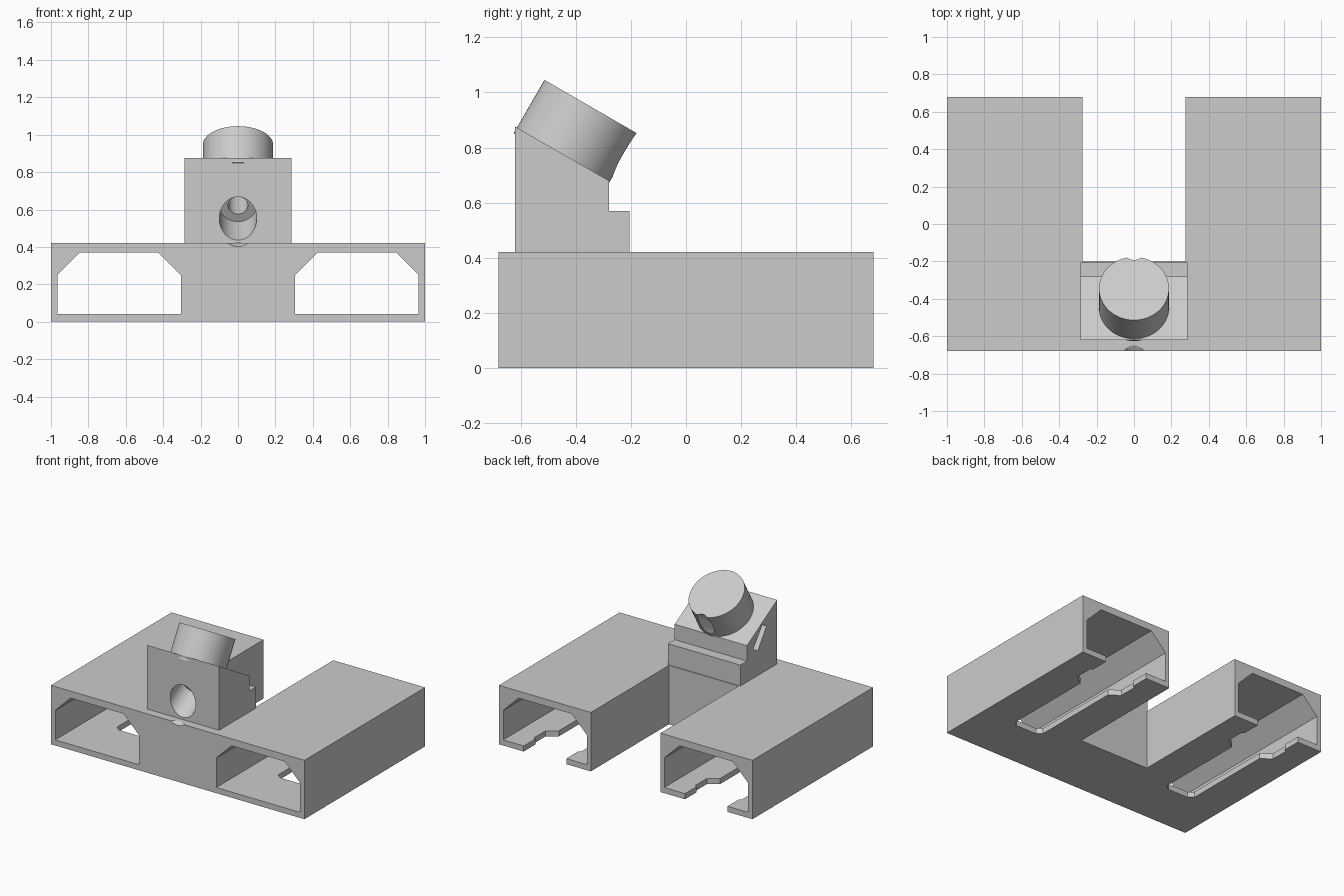
import bpy
import bmesh
import math
from mathutils import Vector

cube = bpy.data.objects.get("Cube")
if cube:
    bpy.data.objects.remove(cube, do_unlink=True)

grey = bpy.data.materials.new("plain_grey")
grey.use_nodes = True
grey.diffuse_color = (0.6, 0.6, 0.6, 1)
grey.node_tree.nodes["Principled BSDF"].inputs["Base Color"].default_value = (0.6, 0.6, 0.6, 1)


def prism(name, points, axis, low, high):
    """Extrude a 2D outline along x, y or z."""
    place = {"x": lambda a, b: (low, a, b),
             "y": lambda a, b: (a, low, b),
             "z": lambda a, b: (a, b, low)}[axis]
    bm = bmesh.new()
    face = bm.faces.new([bm.verts.new(place(a, b)) for a, b in points])
    result = bmesh.ops.extrude_face_region(bm, geom=[face])
    shift = Vector([high - low if axis == k else 0 for k in "xyz"])
    moved = [g for g in result["geom"] if isinstance(g, bmesh.types.BMVert)]
    bmesh.ops.translate(bm, verts=moved, vec=shift)
    bmesh.ops.recalc_face_normals(bm, faces=bm.faces)
    mesh = bpy.data.meshes.new(name)
    bm.to_mesh(mesh)
    bm.free()
    mesh.materials.append(grey)
    obj = bpy.data.objects.new(name, mesh)
    bpy.context.collection.objects.link(obj)
    return obj


def rod(name, origin, tilt, start, end, rx, ry):
    """Cylinder in the x = 0 plane, tilted from upright towards the back."""
    axis = Vector((0, math.sin(tilt), math.cos(tilt)))
    bpy.ops.mesh.primitive_cylinder_add(
        vertices=64, radius=1, depth=end - start,
        location=Vector(origin) + axis * (start + end) / 2, rotation=(-tilt, 0, 0))
    obj = bpy.context.object
    obj.name = name
    obj.scale = (rx, ry, 1)
    obj.data.materials.append(grey)
    return obj


def select(obj):
    bpy.ops.object.select_all(action="DESELECT")
    obj.select_set(True)
    bpy.context.view_layer.objects.active = obj


def cut(obj, cutters):
    for cutter in cutters:
        mod = obj.modifiers.new("cut", "BOOLEAN")
        mod.operation = "DIFFERENCE"
        mod.solver = "EXACT"
        mod.object = cutter
        select(obj)
        bpy.ops.object.modifier_apply(modifier=mod.name)


# Main solids
base = prism("u_shaped_base", [(-1, -0.68), (1, -0.68), (1, 0.68), (0.275, 0.68),
                               (0.275, -0.2), (-0.275, -0.2), (-0.275, 0.68), (-1, 0.68)],
             "z", 0, 0.42)
tower = prism("tower_block", [(-0.62, 0.42), (-0.205, 0.42), (-0.205, 0.57),
                              (-0.28, 0.57), (-0.28, 0.68), (-0.62, 0.876)],
              "x", -0.285, 0.285)
drum = rod("tilted_drum", (0, -0.345, 0.948), math.radians(30), -0.224, 0, 0.187, 0.195)

# Chamfered tunnels and stepped floor slots in both arms
tunnel_cutters = []
half_slot = [(0.08, -0.32), (0.115, -0.29), (0.115, 0.36), (0.185, 0.41),
             (0.185, 0.54), (0.168, 0.55), (0.168, 0.8)]
for side in (-1, 1):
    tunnel = [(0.305, 0.04), (0.965, 0.04), (0.965, 0.25),
              (0.845, 0.37), (0.425, 0.37), (0.305, 0.25)]
    tunnel_cutters.append(prism("tunnel_cutter", [(side * x, z) for x, z in tunnel],
                                "y", -0.8, 0.8))
    outline = half_slot + [(-x, y) for x, y in reversed(half_slot)]
    tunnel_cutters.append(prism("slot_cutter", [(side * 0.636 + x, y) for x, y in outline],
                                "z", -0.1, 0.1))

# Sloping stepped bore through tower and drum, and a pocket in the tower's side
entry = (0, -0.62, 0.552)
slope = math.radians(60)
wide_bore = rod("wide_bore_cutter", entry, slope, -0.25, 0.14, 0.1, 0.1)
thin_bore = rod("thin_bore_cutter", entry, slope, 0.05, 0.8, 0.053, 0.053)
pocket = prism("pocket_cutter", [(-0.455, 0.762), (-0.5, 0.735), (-0.4, 0.595), (-0.352, 0.628)],
               "x", -0.4, -0.2)

cut(base, tunnel_cutters + [wide_bore])
cut(tower, [wide_bore, thin_bore, pocket])
cut(drum, [wide_bore, thin_bore])

for cutter in tunnel_cutters + [wide_bore, thin_bore, pocket]:
    bpy.data.objects.remove(cutter, do_unlink=True)

for part in (base, tower, drum):
    select(part)
    bpy.ops.object.shade_smooth_by_angle(angle=math.radians(30))
